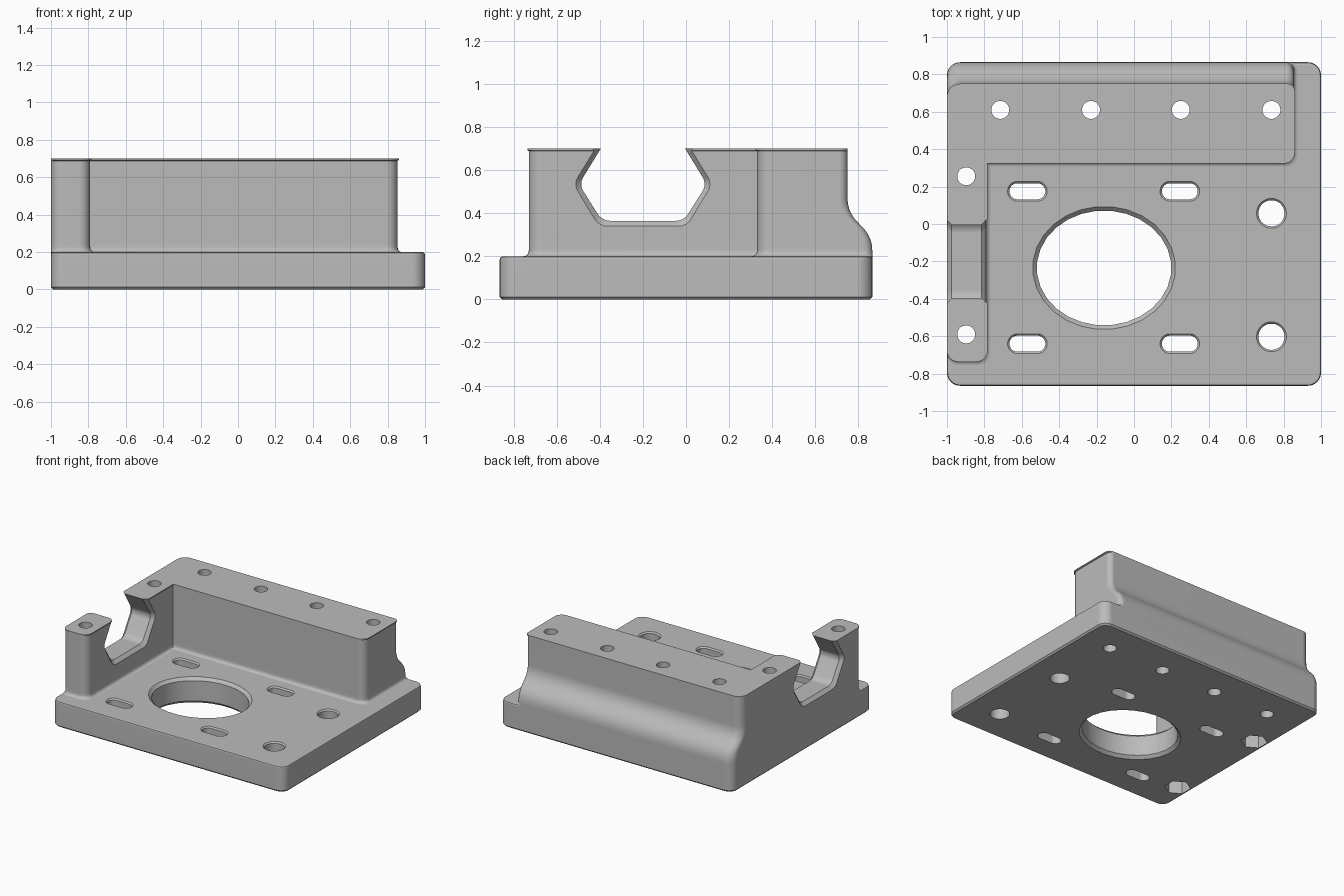
import bpy, bmesh
from math import sin, cos, pi, copysign
from mathutils import Vector

if "Cube" in bpy.data.objects:
    bpy.data.objects.remove(bpy.data.objects["Cube"], do_unlink=True)

grey = bpy.data.materials.new("plain_grey")
grey.use_nodes = True
grey.diffuse_color = (0.5, 0.5, 0.5, 1)
grey.node_tree.nodes["Principled BSDF"].inputs["Base Color"].default_value = (0.5, 0.5, 0.5, 1)


def loft(name, sections):
    """Closed solid through a list of equal-length rings of 3D points."""
    bm = bmesh.new()
    rings = [[bm.verts.new(p) for p in s] for s in sections]
    n = len(rings[0])
    for a, b in zip(rings, rings[1:]):
        for i in range(n):
            j = (i + 1) % n
            bm.faces.new((a[i], a[j], b[j], b[i]))
    bm.faces.new(rings[0][::-1])
    bm.faces.new(rings[-1])
    bmesh.ops.recalc_face_normals(bm, faces=bm.faces)
    me = bpy.data.meshes.new(name)
    bm.to_mesh(me)
    bm.free()
    me.materials.append(grey)
    ob = bpy.data.objects.new(name, me)
    bpy.context.collection.objects.link(ob)
    return ob


def rounded(corners, steps=6):
    """2D outline from (x, y, radius) corners."""
    pts = []
    for i, (x, y, r) in enumerate(corners):
        p = Vector((x, y))
        if r == 0:
            pts.append(p)
            continue
        u = (Vector(corners[i - 1][:2]) - p).normalized() * r
        v = (Vector(corners[(i + 1) % len(corners)][:2]) - p).normalized() * r
        for k in range(steps + 1):
            a = pi / 2 * k / steps
            pts.append(p + u * (1 - sin(a)) + v * (1 - cos(a)))
    return pts


def at_z(pts, z):
    return [(p[0], p[1], z) for p in pts]


def ring(cx, cy, rx, ry, z, half=0, n=32, turn=0.5):
    """Circle, ellipse or slot (half = half the straight length)."""
    out = []
    for i in range(n):
        a = 2 * pi * (i + turn) / n
        out.append((cx + rx * cos(a) + (copysign(half, cos(a)) if half else 0),
                    cy + ry * sin(a), z))
    return out


def boolean(target, tool, op):
    mod = target.modifiers.new(op.lower(), 'BOOLEAN')
    mod.operation, mod.solver, mod.object = op, 'EXACT', tool
    bpy.context.view_layer.objects.active = target
    bpy.ops.object.modifier_apply(modifier=mod.name)
    bpy.data.objects.remove(tool, do_unlink=True)


# base plate with eased top and bottom edges
W, D, H = 1.0, 0.865, 0.2


def plate_section(inset, z):
    x, y, r = W - inset, D - inset, 0.07 - inset
    return at_z(rounded([(-x, -y, r), (x, -y, r), (x, y, r), (-x, y, r)]), z)


bracket = loft("mounting_bracket", [
    plate_section(0.012, 0), plate_section(0, 0.012),
    plate_section(0, H - 0.015), plate_section(0.004, H - 0.004), plate_section(0.015, H)])


# L-shaped wall: foot fillet, S-curved back, small lip at the top
def wall_section(z, back, out):
    return at_z(rounded([
        (-W, -0.73 - out, 0.06), (-0.79 + out, -0.73 - out, 0.06),
        (-0.79 + out, 0.33 - out, 0), (0.853 + out, 0.33 - out, 0.06),
        (0.853 + out, back, 0.04), (-W, back, 0.07)]), z)


R, FOOT = 0.15, 0.025
levels = [(0.1, D, FOOT)]
for k in range(4):
    a = pi / 2 * k / 4
    levels.append((H + FOOT * (1 - cos(a)), D, FOOT * (1 - sin(a))))
levels[1] = (H, D, FOOT)
s_low, s_high = 0.228, 0.468
for k in range(6):
    a = pi / 4 * k / 5
    levels.append((s_low + R * sin(a), D - R * (1 - cos(a)), 0))
for k in range(5, -1, -1):
    a = pi / 4 * k / 5
    levels.append((s_high - R * sin(a), 0.75 + R * (1 - cos(a)), 0))
levels += [(0.688, 0.75, 0), (0.692, 0.75, 0.007), (0.7, 0.75, 0.007)]
wall = loft("corner_wall", [wall_section(*lv) for lv in levels])
boolean(bracket, wall, 'UNION')


# open hexagonal notch through the side wall, chamfered on both faces
def notch_section(x, k):
    half = [(0.19 + 0.55 * k, 0.365 - k, 0.035), (0.297 + k, 0.535, 0.035), (0.165 + k, 0.75, 0)]
    pts = [(-0.2 + h, z, r) for h, z, r in half]
    pts += [(-0.2 - h, z, r) for h, z, r in reversed(half)]
    return [(x, p[0], p[1]) for p in rounded(pts, 4)]


boolean(bracket, loft("notch", [
    notch_section(-1.02, 0.045), notch_section(-0.975, 0),
    notch_section(-0.815, 0), notch_section(-0.77, 0.045)]), 'DIFFERENCE')


# large opening, chamfered above and below
def opening(grow, z):
    return ring(-0.16, -0.235, 0.36 + grow, 0.307 + grow, z, n=28)


C = 0.022
boolean(bracket, loft("opening", [
    opening(2 * C, -C), opening(0, C), opening(0, H - C), opening(2 * C, H + C)]), 'DIFFERENCE')


# slots and bolt holes in the plate, eased at the top
def eased_hole(cx, cy, r, half):
    e = 0.01
    boolean(bracket, loft("hole", [
        ring(cx, cy, r, r, -0.1, half), ring(cx, cy, r, r, H - e, half),
        ring(cx, cy, r + 2 * e, r + 2 * e, H + e, half)]), 'DIFFERENCE')


for cx in (-0.57, 0.245):
    for cy in (0.175, -0.64):
        eased_hole(cx, cy, 0.043, 0.053)
for cy in (0.057, -0.603):
    eased_hole(0.735, cy, 0.07, 0)

# screw holes down through the walls
side_holes = [(-0.897, 0.255), (-0.897, -0.59)]
for cx, cy in [(x, 0.61) for x in (-0.715, -0.23, 0.25, 0.735)] + side_holes:
    boolean(bracket, loft("screw_hole", [
        ring(cx, cy, 0.048, 0.048, z, n=24) for z in (-0.1, 0.8)]), 'DIFFERENCE')

# hexagonal nut pockets under the side wall
for cx, cy in side_holes:
    boolean(bracket, loft("nut_pocket", [
        ring(cx, cy, 0.094, 0.094, z, n=6) for z in (-0.1, 0.1)]), 'DIFFERENCE')

# shading
bpy.ops.object.select_all(action='DESELECT')
bracket.select_set(True)
bpy.context.view_layer.objects.active = bracket
bpy.ops.object.shade_smooth_by_angle(angle=pi / 6)
weighted = bracket.modifiers.new("weighted_normals", 'WEIGHTED_NORMAL')
weighted.keep_sharp = True
